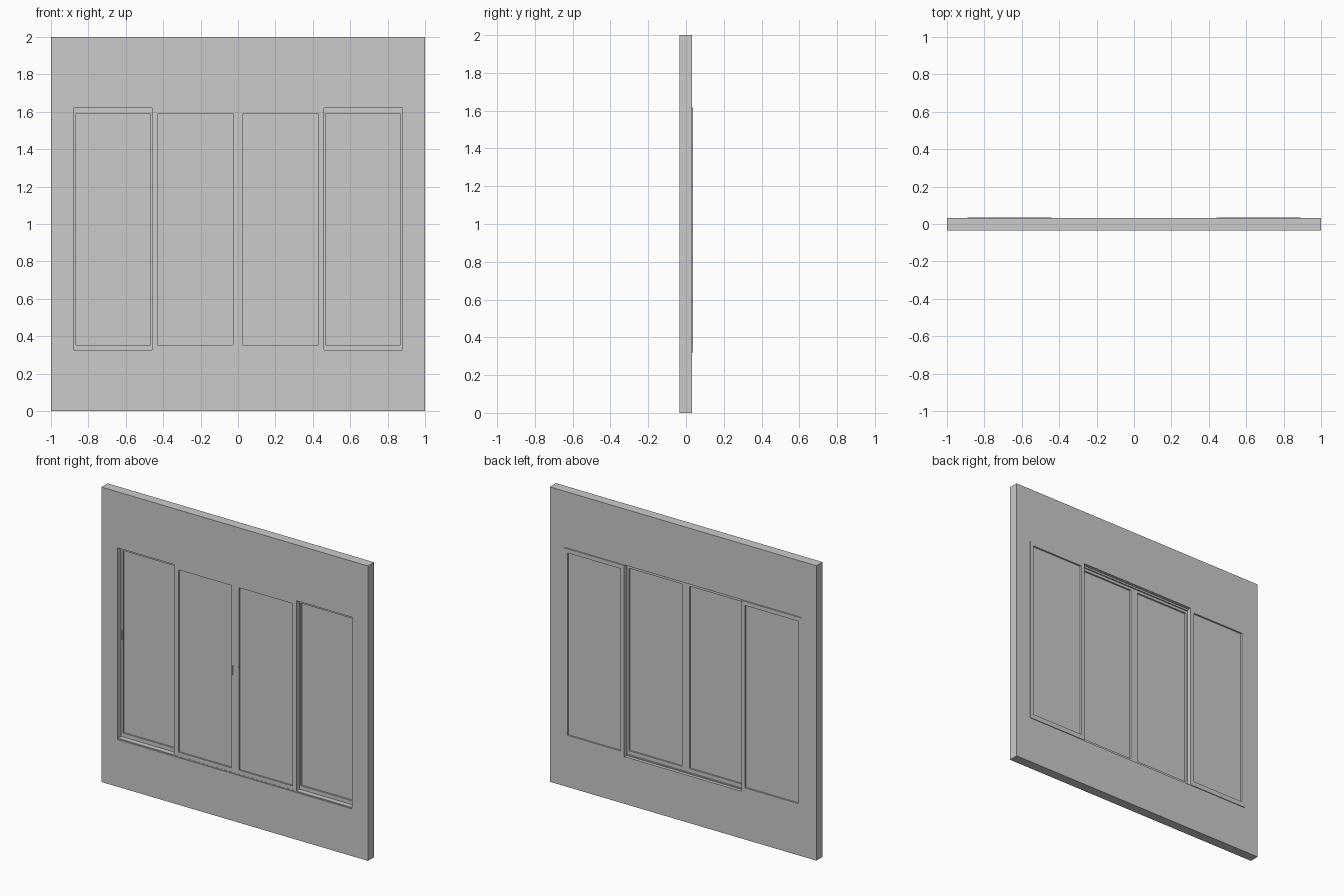
import bpy, bmesh

if "Cube" in bpy.data.objects:
    bpy.data.objects.remove(bpy.data.objects["Cube"])


def finish(name, bm):
    bmesh.ops.recalc_face_normals(bm, faces=bm.faces)
    mesh = bpy.data.meshes.new(name)
    bm.to_mesh(mesh)
    bm.free()
    obj = bpy.data.objects.new(name, mesh)
    bpy.context.collection.objects.link(obj)
    return obj


def corners(bm, r, y):
    x0, x1, z0, z1 = r
    return [bm.verts.new((x, y, z)) for x, z in ((x0, z0), (x1, z0), (x1, z1), (x0, z1))]


def frame(name, outer, inner, y0, y1):
    """Rectangular ring (x0, x1, z0, z1) extruded from y0 to y1."""
    bm = bmesh.new()
    rings = [corners(bm, r, y) for r, y in ((outer, y0), (inner, y0), (inner, y1), (outer, y1))]
    for a, b in zip(rings, rings[1:] + rings[:1]):
        for i in range(4):
            j = (i + 1) % 4
            bm.faces.new((a[i], a[j], b[j], b[i]))
    return finish(name, bm)


def box(name, rect, y0, y1):
    bm = bmesh.new()
    a, b = corners(bm, rect, y0), corners(bm, rect, y1)
    bm.faces.new(a)
    bm.faces.new(b)
    for i in range(4):
        j = (i + 1) % 4
        bm.faces.new((a[i], a[j], b[j], b[i]))
    return finish(name, bm)


def flip(r, s):
    return r if s < 0 else (-r[1], -r[0], r[2], r[3])


# Wall with the window opening
opening = (-0.88, 0.88, 0.32, 1.62)
wall_back = 0.031
frame("wall", (-1, 1, 0, 2), opening, -0.035, wall_back)

# Head and sill tracks between the two sash planes
box("head_track", (-0.88, 0.88, 1.608, 1.62), -0.004, 0.010)
box("sill_track", (-0.88, 0.88, 0.32, 0.327), -0.030, 0.010)

# Four sashes: the outer pair sits behind the inner pair
for side, s in (("left", -1), ("right", 1)):
    glass = flip((-0.865, -0.468, 0.353, 1.59), s)
    frame("outer_sash_" + side, flip((-0.89, -0.44, 0.32, 1.618), s), glass, 0.004, 0.036)
    box("outer_glass_" + side, glass, 0.015, 0.025)

    glass = flip((-0.428, -0.028, 0.353, 1.59), s)
    frame("inner_sash_" + side, flip((-0.459, 0.0, 0.32, 1.62), s), glass, -0.029, 0.002)
    box("inner_glass_" + side, glass, -0.018, -0.009)

    # Slim finger pulls
    box("outer_pull_" + side, flip((-0.875, -0.868, 0.985, 1.05), s), -0.001, 0.004)
    box("inner_pull_" + side, flip((-0.025, -0.018, 0.985, 1.05), s), -0.031, -0.029)
